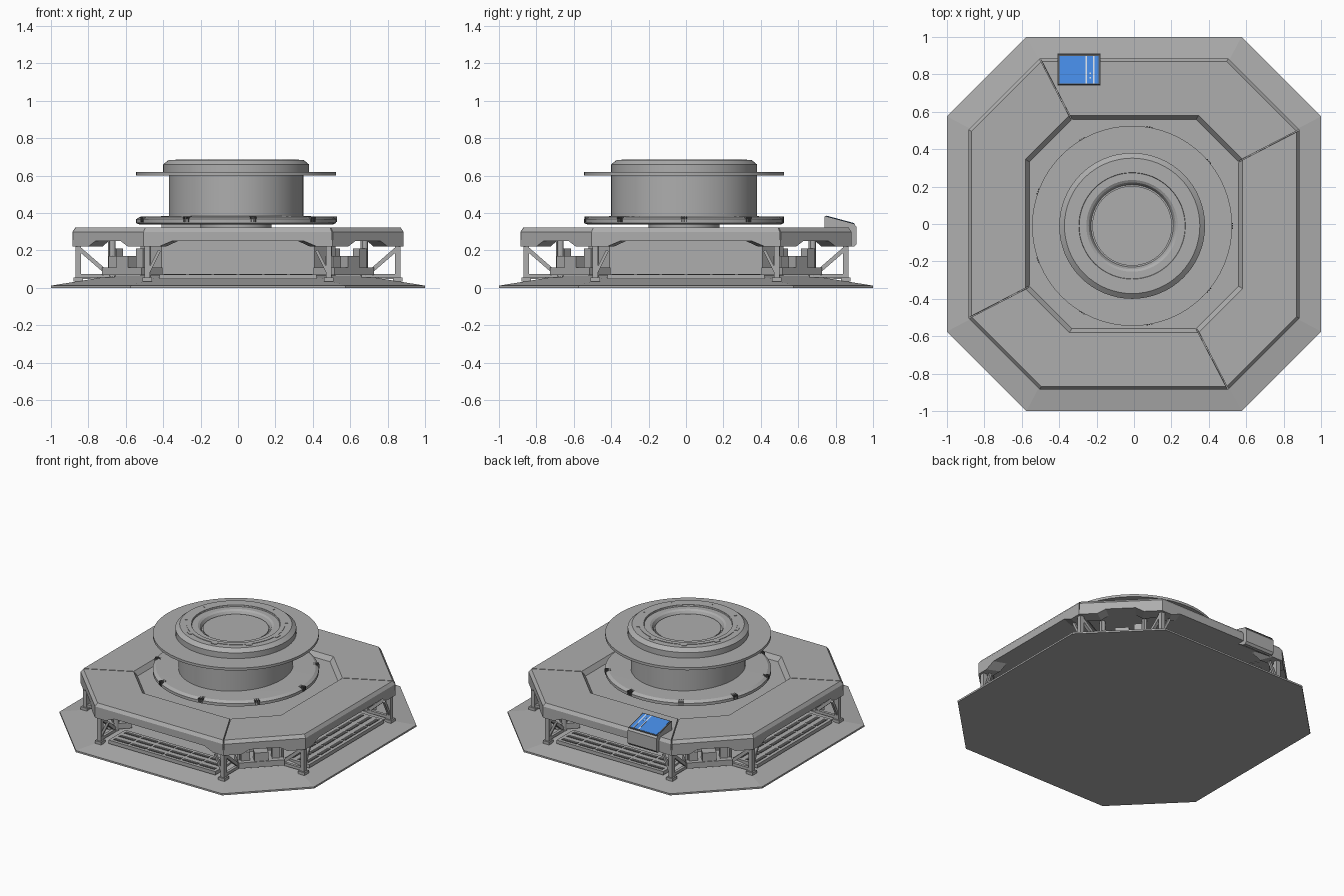
import bpy, bmesh, math
from mathutils import Matrix, Vector

cube = bpy.data.objects.get("Cube")
if cube:
    bpy.data.objects.remove(cube)


def material(name, rgb):
    m = bpy.data.materials.new(name)
    m.use_nodes = True
    m.diffuse_color = (*rgb, 1)
    m.node_tree.nodes["Principled BSDF"].inputs["Base Color"].default_value = (*rgb, 1)
    return m


GREY = material("grey_metal", (0.42, 0.42, 0.42))
DARK = material("dark_grey", (0.09, 0.09, 0.09))
BLUE = material("screen_blue", (0.06, 0.25, 0.75))
PALE = material("screen_pale", (0.65, 0.7, 0.78))


def finish(name, bm, mat=GREY, smooth=False):
    bmesh.ops.recalc_face_normals(bm, faces=bm.faces)
    mesh = bpy.data.meshes.new(name)
    bm.to_mesh(mesh)
    bm.free()
    mesh.materials.append(mat)
    ob = bpy.data.objects.new(name, mesh)
    bpy.context.collection.objects.link(ob)
    if smooth:
        bpy.ops.object.select_all(action="DESELECT")
        ob.select_set(True)
        bpy.context.view_layer.objects.active = ob
        bpy.ops.object.shade_smooth_by_angle(angle=math.radians(30))
    return ob


def loft(bm, loops, capped=True):
    """Skin a list of equal closed loops, optionally capping both ends."""
    rows = [[bm.verts.new(p) for p in loop] for loop in loops]
    n = len(rows[0])
    for a, b in zip(rows, rows[1:]):
        for i in range(n):
            j = (i + 1) % n
            bm.faces.new((a[i], a[j], b[j], b[i]))
    if capped:
        bm.faces.new(rows[0])
        bm.faces.new(rows[-1])


def octagon(a, h, z):
    pts = [(a, -h), (a, h), (h, a), (-h, a), (-a, h), (-a, -h), (-h, -a), (h, -a)]
    return [Vector((x, y, z)) for x, y in pts]


def lathe(name, profile, sx=1.0, sy=1.0, steps=64):
    """Turn (radius, height) pairs around the slightly offset drum axis."""
    bm = bmesh.new()
    loops = []
    for r, z in profile:
        ring = [2 * math.pi * i / steps for i in range(steps)]
        loops.append([(AXIS.x + r * sx * math.cos(t), AXIS.y + r * sy * math.sin(t), z) for t in ring])
    loft(bm, loops)
    return finish(name, bm, smooth=True)


def box(bm, centre, size, turn=Matrix()):
    mat = Matrix.Translation(centre) @ turn @ Matrix.Diagonal((*size, 1))
    bmesh.ops.create_cube(bm, size=1, matrix=mat)


def beam(bm, p, q, w):
    p, q = Vector(p), Vector(q)
    turn = (q - p).to_track_quat("Z", "Y").to_matrix().to_4x4()
    box(bm, (p + q) / 2, (w, w, (q - p).length), turn)


AXIS = Vector((-0.01, -0.01, 0))
spin = [Matrix.Rotation(math.pi / 2 * k, 4, "Z") for k in range(4)]

# Sloping ground plate
bm = bmesh.new()
loft(bm, [octagon(1, 0.575, 0), octagon(1, 0.575, 0.012), octagon(0.67, 0.4, 0.065)])
finish("base_plate", bm)

# Central body and the deck floor above it
bm = bmesh.new()
loft(bm, [octagon(0.52, 0.41, 0.06), octagon(0.52, 0.41, 0.26)])
finish("centre_body", bm)
bm = bmesh.new()
loft(bm, [octagon(0.84, 0.48, 0.255), octagon(0.84, 0.48, 0.29)])
finish("deck_floor", bm)

# Deck ring in four quarters with narrow seams
section = [(0.885, 0.505, 0.25), (0.885, 0.505, 0.3), (0.87, 0.495, 0.322),
           (0.58, 0.345, 0.322), (0.555, 0.33, 0.285), (0.555, 0.33, 0.25)]
bm = bmesh.new()
for rot in spin:
    rings = [octagon(*s) for s in section]
    loops = [[rot @ ring[k] for ring in rings] for k in (1, 2, 3)]
    for end, nxt in ((0, 1), (2, 1)):
        step = (loops[nxt][0] - loops[end][0]).normalized() * 0.003
        loops[end] = [p + step for p in loops[end]]
    loft(bm, loops)
finish("deck_ring", bm)

# Notched skirt below every side of the deck
bm = bmesh.new()
outer, inner = octagon(0.885, 0.505, 0), octagon(0.8, 0.46, 0)
for i in range(8):
    j = (i + 1) % 8
    s, e = (0.08, 0.15) if i % 2 == 0 else (0.22, 0.32)
    shape = [(0, 0.255), (0, 0.22), (s, 0.22), (e, 0.25),
             (1 - e, 0.25), (1 - s, 0.22), (1, 0.22), (1, 0.255)]
    loft(bm, [[c[i].lerp(c[j], t) + Vector((0, 0, z)) for t, z in shape] for c in (outer, inner)])
finish("deck_skirt", bm)

# Legs with feet, radial braces and side struts
bm = bmesh.new()
for rot in spin:
    for s in (-1, 1):
        def at(x, y, z):
            return rot @ Vector((x, s * y, z))
        beam(bm, at(0.855, 0.485, 0.03), at(0.855, 0.485, 0.24), 0.03)
        beam(bm, at(0.85, 0.485, 0.21), at(0.7, 0.485, 0.08), 0.022)
        beam(bm, at(0.87, 0.485, 0.065), at(0.66, 0.485, 0.065), 0.02)
        beam(bm, at(0.855, 0.485, 0.07), at(0.855, 0.42, 0.2), 0.016)
        beam(bm, at(0.68, 0.485, 0.06), at(0.68, 0.485, 0.25), 0.02)
        box(bm, at(0.855, 0.485, 0.045), (0.05, 0.05, 0.02))
finish("legs", bm)

# Floor grilles between the legs
bm, slots = bmesh.new(), bmesh.new()
for rot in spin:
    box(bm, rot @ Vector((0.76, 0, 0.06)), (0.19, 0.84, 0.025), rot)
    for r in (0.7, 0.76, 0.82):
        for k in range(6):
            box(slots, rot @ Vector((r, (k - 2.5) * 0.135, 0.073)), (0.026, 0.12, 0.004), rot)
finish("floor_grilles", bm)
finish("grille_slots", slots, DARK)

# Machinery standing at the four angled corners
bm = bmesh.new()
for rot in spin:
    corner = rot @ Matrix.Rotation(math.pi / 4, 4, "Z")
    for x, y, z, size in ((0.84, 0, 0.135, (0.07, 0.09, 0.07)), (0.8, 0, 0.09, (0.16, 0.3, 0.04)),
                          (0.82, 0.1, 0.16, (0.05, 0.05, 0.1)), (0.82, -0.1, 0.14, (0.06, 0.06, 0.06))):
        box(bm, corner @ Vector((x, y, z)), size, corner)
    for y in (-0.13, 0.14):
        pipe = Matrix.Translation(corner @ Vector((0.82, y, 0.16)))
        bmesh.ops.create_cone(bm, cap_ends=True, segments=12, radius1=0.016, radius2=0.016, depth=0.2, matrix=pipe)
finish("corner_machinery", bm)

# Turntable, drum, flange and cap
lathe("pivot_post", [(0.19, 0.28), (0.19, 0.345)])
lathe("turntable", [(0.52, 0.34), (0.535, 0.347), (0.535, 0.367), (0.515, 0.38), (0.36, 0.384)])
lathe("drum", [(1, 0.375), (1, 0.605)], 0.36, 0.39)
lathe("flange", [(0.535, 0.602), (0.535, 0.62)])
lathe("cap", [(0.39, 0.615), (0.39, 0.66), (0.362, 0.683), (0.285, 0.683), (0.283, 0.676),
              (0.245, 0.676), (0.232, 0.668), (0.22, 0.645), (0.213, 0.645), (0.213, 0.655)])

# Locking ring tabs and turntable clips, nine of each
tabs, clips = bmesh.new(), bmesh.new()
for k in range(9):
    turn = Matrix.Rotation(math.radians(40 * k), 4, "Z")
    box(tabs, AXIS + turn @ Vector((0.322, 0, 0.683)), (0.03, 0.04, 0.006), turn)
    for y in (-0.013, 0, 0.013):
        box(clips, AXIS + turn @ Vector((0.519, y, 0.367)), (0.04, 0.007, 0.028), turn)
finish("cap_tabs", tabs)
finish("turntable_clips", clips, DARK)
bm = bmesh.new()
rings = []
for r, z in ((0.318, 0.68), (0.318, 0.686), (0.287, 0.686), (0.287, 0.68)):
    rings.append([AXIS + Vector((r * math.cos(t), r * math.sin(t), z))
                  for t in (2 * math.pi * i / 64 for i in range(64))])
loft(bm, rings, capped=False)
finish("locking_ring", bm, smooth=True)

# Control console hooked over the back edge
side = [(0.74, 0.3), (0.74, 0.383), (0.9, 0.34), (0.912, 0.325), (0.912, 0.235), (0.9, 0.22), (0.88, 0.22)]
bm = bmesh.new()
loft(bm, [[(x, y, z) for y, z in side] for x in (-0.408, -0.18)])
finish("console", bm)

# Console screen laid on its sloping top
tilt = Matrix.Rotation(math.atan2(-0.043, 0.16), 4, "X")
top = Vector((-0.294, 0.824, 0.3605))


def plate(name, mat, items):
    bm = bmesh.new()
    for x, v, w, d, lift in items:
        box(bm, top + tilt @ Vector((x, v, lift)), (w, d, 0.004), tilt)
    finish(name, bm, mat)


plate("screen_frame", DARK, [(0, 0, 0.226, 0.166, 0.001)])
plate("screen", BLUE, [(0, 0, 0.208, 0.152, 0.003)])
plate("screen_marks", PALE, [(0.04, 0, 0.008, 0.152, 0.004), (0.08, 0, 0.008, 0.152, 0.004)]
      + [(0.06, v, 0.008, 0.009, 0.004) for v in (-0.045, -0.02)])
